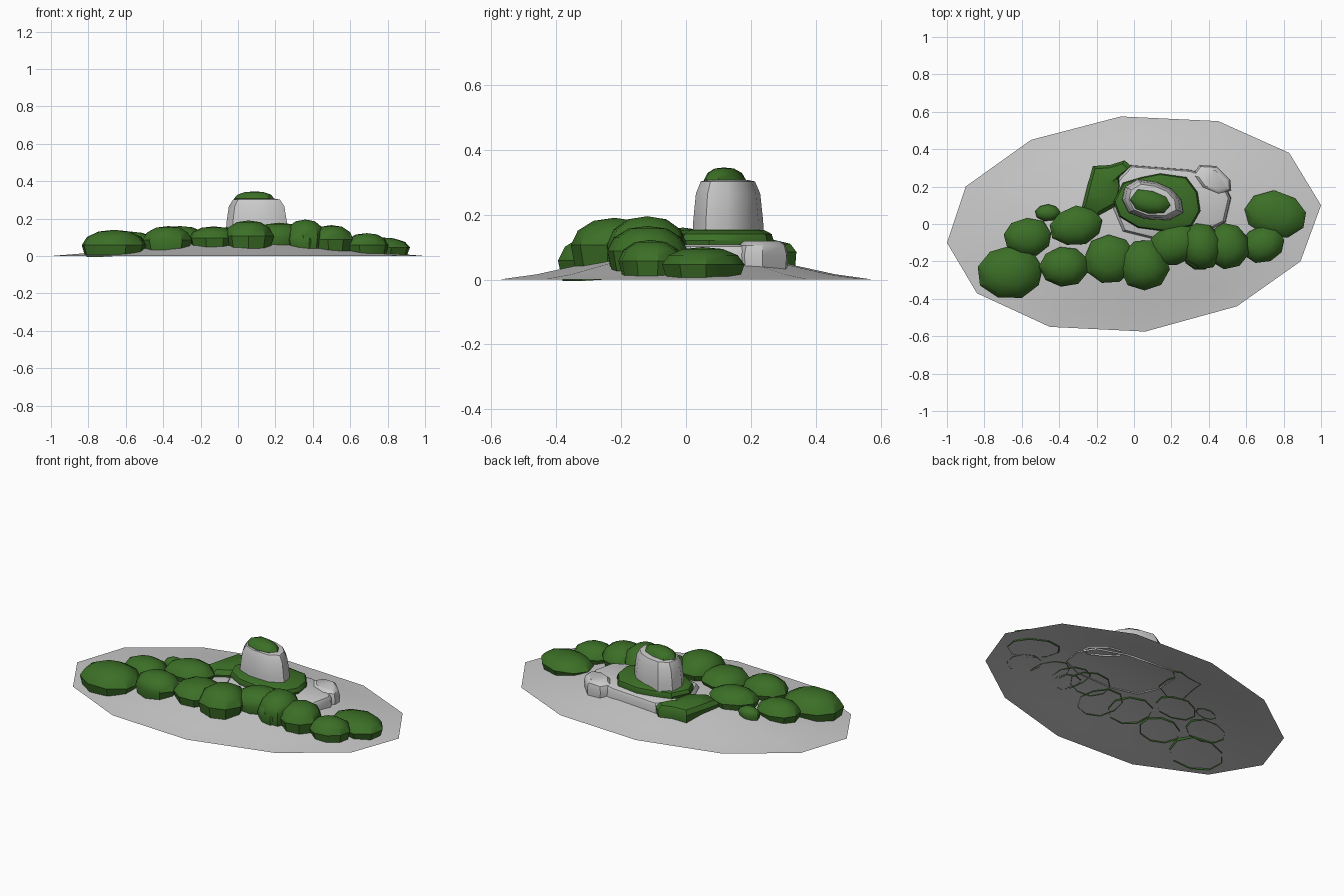
import bpy, math, random

if "Cube" in bpy.data.objects:
    bpy.data.objects.remove(bpy.data.objects["Cube"])

random.seed(4)
green = bpy.data.materials.new("moss_green")
green.diffuse_color = (0.045, 0.16, 0.02, 1)
green.use_nodes = True
green.node_tree.nodes["Principled BSDF"].inputs["Base Color"].default_value = green.diffuse_color

PROFILE = [(0, .078), (.2, .074), (.45, .06), (.8, .016), (1, 0), (2, 0)]


def ground(x, y):
    """Height of the mound at a point."""
    r = math.hypot(x, y / .575)
    for (r0, z0), (r1, z1) in zip(PROFILE, PROFILE[1:]):
        if r <= r1:
            return z0 + (z1 - z0) * (r - r0) / (r1 - r0)
    return 0


def loft(name, outline, rings, top=None, mat=None, sink=None, centre=None, angle=35):
    """Open-bottomed stack of scaled outlines; rings are (scale, z)."""
    n = len(outline)
    cx, cy = centre or (sum(p[0] for p in outline) / n, sum(p[1] for p in outline) / n)
    verts, faces = [], []
    for k, (s, z) in enumerate(rings):
        for x, y in outline:
            px, py = cx + (x - cx) * s, cy + (y - cy) * s
            zz = ground(px, py) - sink if (k == 0 and sink is not None) else z
            verts.append((px, py, zz))
    for k in range(len(rings) - 1):
        for i in range(n):
            j = (i + 1) % n
            faces.append((k*n + i, k*n + j, (k+1)*n + j, (k+1)*n + i))
    last = (len(rings) - 1) * n
    if top is None:
        faces.append(tuple(range(last, last + n)))
    else:
        verts.append((cx, cy, top))
        faces += [(last + i, last + (i + 1) % n, len(verts) - 1) for i in range(n)]
    me = bpy.data.meshes.new(name)
    me.from_pydata(verts, [], faces)
    me.shade_smooth()
    me.set_sharp_from_angle(angle=math.radians(angle))
    ob = bpy.data.objects.new(name, me)
    bpy.context.collection.objects.link(ob)
    if mat:
        me.materials.append(mat)
    return ob


def oval(x, y, rx, ry, n=9, turn=0, jitter=.05):
    pts = []
    start = random.random()
    c, s = math.cos(turn), math.sin(turn)
    for i in range(n):
        a = 2 * math.pi * (i + start) / n
        r = 1.03 + random.uniform(-jitter, jitter)
        u, v = rx * r * math.cos(a), ry * r * math.sin(a)
        pts.append((x + u*c - v*s, y + u*s + v*c))
    return pts


# Mound: thin open sheet
edge = [(-1, -.1), (-.84, -.37), (-.45, -.55), (.06, -.575), (.55, -.44), (.89, -.2),
        (1, .1), (.83, .38), (.45, .55), (-.07, .575), (-.55, .45), (-.9, .2)]
loft("mound", edge, [(s, z) for s, z in reversed(PROFILE[1:5])], top=.078, centre=(0, 0))

# Shrubs: x, y, rx, ry, top height, turn
shrubs = [
    (-.66, -.255, .175, .14, .14, 0), (-.37, -.225, .13, .105, .16, 0),
    (-.13, -.19, .135, .125, .158, 0), (.055, -.22, .13, .13, .19, .2),
    (.22, -.11, .145, .11, .178, .3), (.36, -.12, .11, .125, .195, .2),
    (.345, -.165, .085, .08, .15, 0), (.50, -.115, .115, .12, .165, .2),
    (.69, -.11, .115, .095, .122, .2), (.755, .05, .17, .12, .10, -.15),
    (-.57, -.07, .13, .10, .13, 0), (-.31, -.01, .14, .10, .16, .2),
    (-.46, .06, .065, .045, .11, 0)]
for i, (x, y, rx, ry, h, turn) in enumerate(shrubs):
    b = ground(x, y) - .005
    d = h - b
    loft(f"shrub_{i + 1}", oval(x, y, rx, ry, 9, turn),
         [(.9, b), (1, b + .36*d), (.84, b + .7*d), (.48, b + .93*d)],
         top=h, mat=green, sink=.006)

# Moss patch trailing behind the rock
patch = [(-.28, .08), (-.2, .04), (-.09, .1), (-.07, .2), (-.08, .25), (-.015, .31),
         (-.05, .34), (-.13, .315), (-.22, .31), (-.25, .2)]
loft("moss_patch", patch, [(.97, .04), (1, .085), (.85, .11), (.45, .122)],
     top=.125, mat=green, sink=.006)

# Rock ledge and side boulder
ledge = [(-.11, .08), (-.06, -.04), (.1, -.08), (.35, -.06), (.49, .01), (.52, .14),
         (.47, .24), (.3, .29), (-.02, .315), (-.09, .24)]
loft("rock_ledge", ledge, [(1, .04), (.99, .085), (.95, .102), (.88, .108)], sink=.006)
boulder = [(.31, .26), (.36, .19), (.46, .15), (.52, .18), (.515, .235), (.44, .31), (.35, .315)]
loft("side_boulder", boulder, [(.95, .03), (1, .075), (.9, .105), (.68, .119)], sink=.006)

# Moss skirt around the tower foot
skirt = [(-.11, .12), (-.08, .04), (.02, -.02), (.17, -.04), (.31, -.01), (.355, .07),
         (.34, .17), (.28, .25), (.14, .27), (.04, .25), (-.06, .22)]
loft("moss_skirt", skirt, [(.98, .1), (1, .12), (.96, .14), (.8, .153)], top=.156, mat=green)

# Rock tower and its moss cap
tower = [(-.065, .13), (-.03, .06), (.06, .025), (.19, .02), (.265, .06), (.255, .13),
         (.2, .19), (.12, .225), (.02, .24), (-.05, .2)]
loft("rock_tower", tower, [(1, .12), (.98, .18), (.9, .265), (.76, .302), (.6, .306)], centre=(.095, .125))
cap = [(-.022, .13), (.01, .08), (.08, .055), (.16, .06), (.195, .10), (.17, .145),
       (.1, .175), (.02, .185)]
loft("moss_cap", cap, [(.95, .293), (1, .306), (.82, .328), (.45, .342)], top=.345, mat=green)
